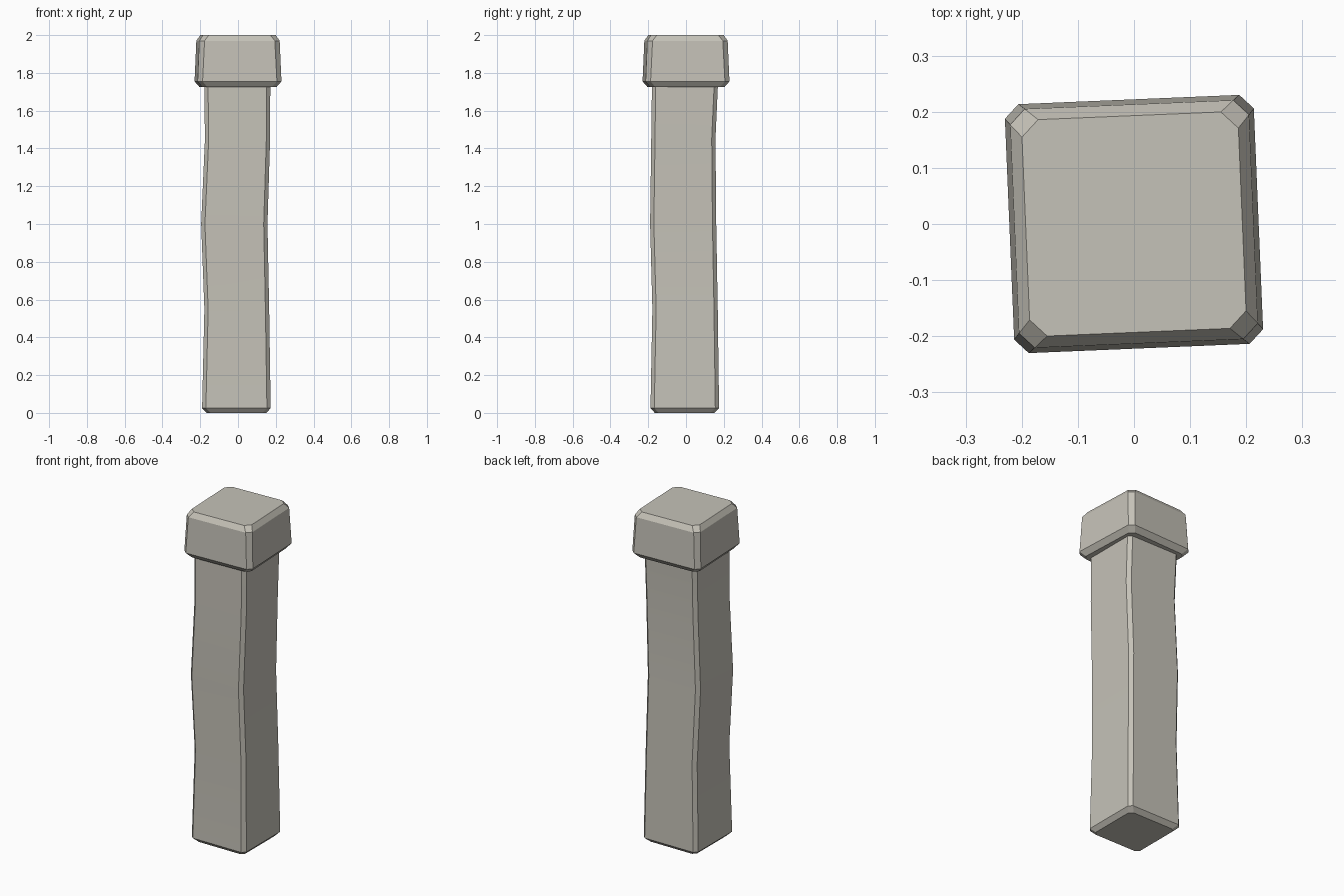
import bpy
import bmesh
from math import radians
from mathutils import Matrix

cube = bpy.data.objects.get("Cube")
if cube:
    bpy.data.objects.remove(cube, do_unlink=True)


def make_material(name, colour):
    mat = bpy.data.materials.new(name)
    mat.use_nodes = True
    mat.diffuse_color = colour
    mat.node_tree.nodes["Principled BSDF"].inputs["Base Color"].default_value = colour
    return mat


def section(bm, x0, x1, y0, y1, z, cut):
    """Rectangle with clipped corners, as a ring of eight vertices."""
    pts = [(x0 + cut, y0), (x1 - cut, y0), (x1, y0 + cut), (x1, y1 - cut),
           (x1 - cut, y1), (x0 + cut, y1), (x0, y1 - cut), (x0, y0 + cut)]
    return [bm.verts.new((x, y, z)) for x, y in pts]


def loft(name, sections, mat, turn=0):
    bm = bmesh.new()
    rings = [section(bm, *s) for s in sections]
    for low, high in zip(rings, rings[1:]):
        for i in range(len(low)):
            j = (i + 1) % len(low)
            bm.faces.new((low[i], low[j], high[j], high[i]))
    bm.faces.new(rings[0][::-1])
    bm.faces.new(rings[-1])
    bm.transform(Matrix.Rotation(radians(turn), 4, "Z"))
    mesh = bpy.data.meshes.new(name)
    bm.to_mesh(mesh)
    bm.free()
    mesh.materials.append(mat)
    obj = bpy.data.objects.new(name, mesh)
    bpy.context.collection.objects.link(obj)
    return obj


stone = make_material("warm grey stone", (0.56, 0.54, 0.48, 1))

# Slightly crooked shaft with a chamfered foot
shaft = loft("post_shaft", [
    (-0.165, 0.15, -0.165, 0.15, 0, 0.02),
    (-0.19, 0.173, -0.188, 0.175, 0.025, 0.02),
    (-0.178, 0.165, -0.178, 0.168, 0.55, 0.02),
    (-0.195, 0.156, -0.19, 0.16, 1.0, 0.02),
    (-0.175, 0.17, -0.184, 0.156, 1.45, 0.02),
    (-0.179, 0.171, -0.18, 0.17, 1.76, 0.02),
], stone)

# Tapered cap, chamfered above and below and turned a little
cap = loft("post_cap", [
    (-h, h, -h, h, z, cut) for h, z, cut in
    [(0.197, 1.725, 0.025), (0.222, 1.755, 0.025),
     (0.213, 1.97, 0.027), (0.193, 2.0, 0.03)]
], stone, turn=2.4)

# Soften only the gentle bends along the shaft
bpy.ops.object.select_all(action="DESELECT")
shaft.select_set(True)
bpy.context.view_layer.objects.active = shaft
bpy.ops.object.shade_smooth_by_angle(angle=radians(20))
